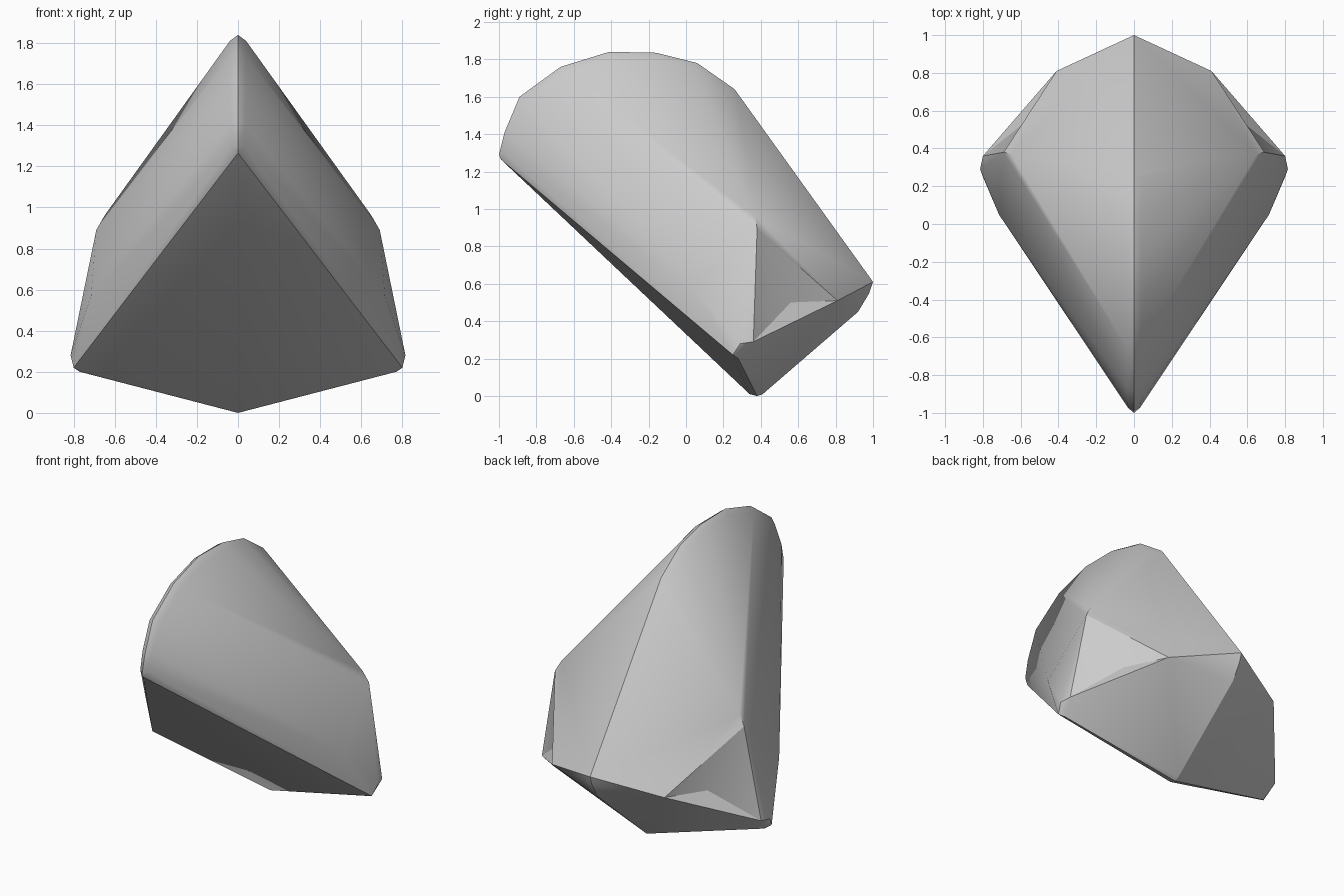
import bpy, bmesh
from mathutils import Vector

if "Cube" in bpy.data.objects:
    bpy.data.objects.remove(bpy.data.objects["Cube"])

# Centre-line profile (y, z): rounded crest, back point, keel, nose
profile = [(-1.0, 1.29), (-0.97, 1.41), (-0.89, 1.60), (-0.67, 1.76), (-0.41, 1.84),
           (-0.16, 1.835), (0.06, 1.78), (0.26, 1.64), (1.0, 0.61), (0.98, 0.55),
           (0.92, 0.45), (0.41, 0.01), (0.38, 0.0), (0.34, 0.01), (-0.99, 1.265)]
# Right-hand corners (x, y, z), mirrored to the left
corners = [(0.65, 0.37, 0.96), (0.69, 0.38, 0.89), (0.41, 0.81, 0.51),
           (0.715, 0.05, 0.57), (0.80, 0.36, 0.29), (0.815, 0.29, 0.28),
           (0.80, 0.25, 0.22), (0.77, 0.28, 0.20)]
# Slightly inset points that round off the crest
crest = [(0.03, -0.975, 1.30), (0.035, -0.945, 1.41), (0.04, -0.865, 1.58),
         (0.04, -0.65, 1.735), (0.04, -0.40, 1.81), (0.04, -0.16, 1.81),
         (0.04, 0.05, 1.755), (0.04, 0.25, 1.62)]

bm = bmesh.new()
for y, z in profile:
    bm.verts.new((0, y, z))
for x, y, z in corners + crest:
    for side in (1, -1):
        bm.verts.new((side * x, y, z))

# Faceted shell around all points
hull = bmesh.ops.convex_hull(bm, input=bm.verts[:])
loose = [v for v in bm.verts if not v.link_faces]
bmesh.ops.delete(bm, geom=loose, context='VERTS')

# Shallow dent in each rear flank
for side in (1, -1):
    target = Vector((side * 0.62, 0.49, 0.54))
    face = min(bm.faces, key=lambda f: (f.calc_center_median() - target).length)
    poked = bmesh.ops.poke(bm, faces=[face])
    poked['verts'][0].co = (side * 0.55, 0.56, 0.50)

bmesh.ops.recalc_face_normals(bm, faces=bm.faces[:])
mesh = bpy.data.meshes.new("faceted_stone")
bm.to_mesh(mesh)
bm.free()
stone = bpy.data.objects.new("faceted_stone", mesh)
bpy.context.collection.objects.link(stone)

# Soft shading across shallow edges
bpy.context.view_layer.objects.active = stone
stone.select_set(True)
bpy.ops.object.shade_smooth_by_angle(angle=0.52)
